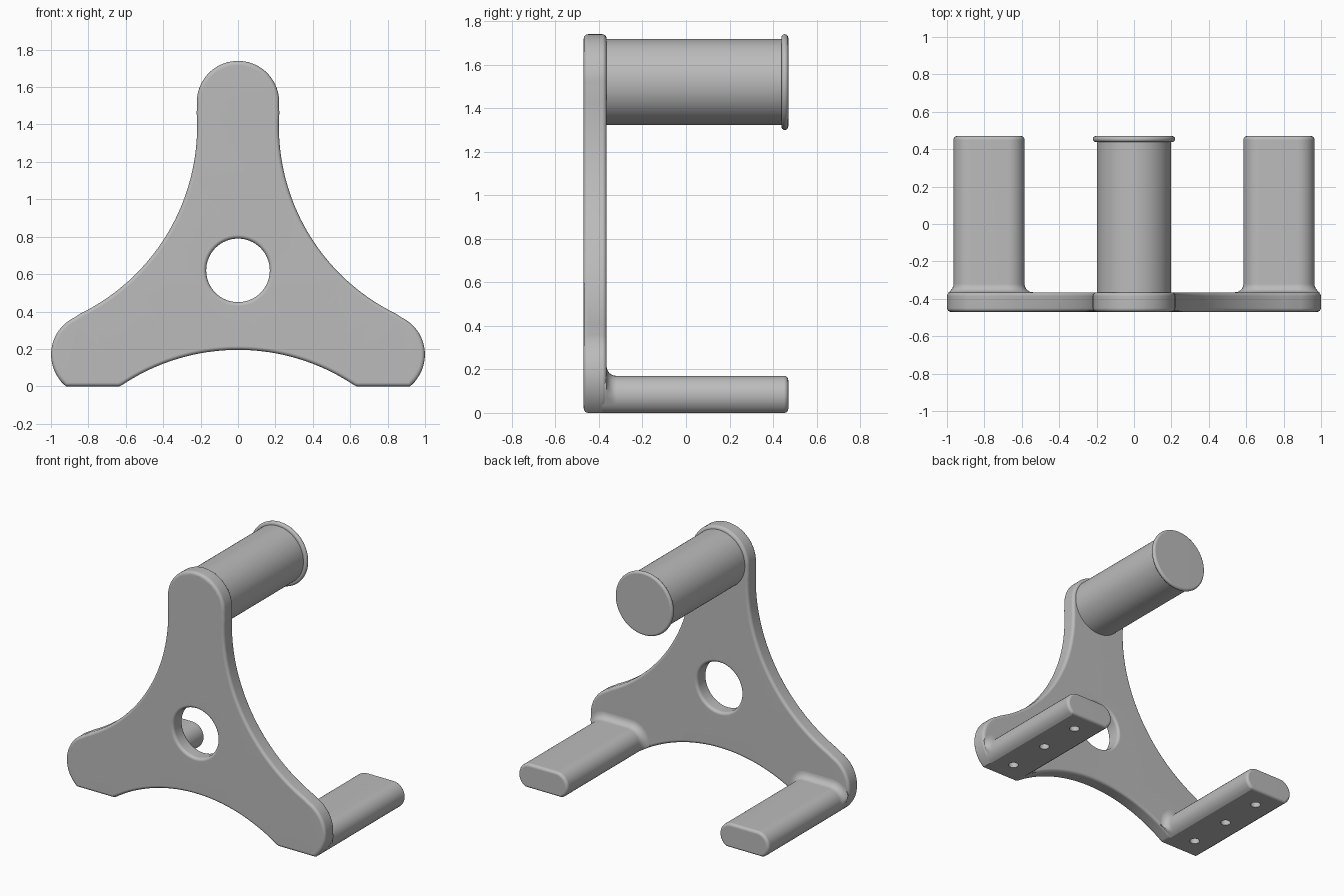
import bpy, bmesh, math
from mathutils import Vector

cube = bpy.data.objects.get("Cube")
if cube:
    bpy.data.objects.remove(cube, do_unlink=True)

FRONT, BACK, END = -0.47, -0.365, 0.47
HUB = Vector((0, 0.62))          # centre of the three-armed plate, in x and z
REACH, TIP_R = 0.9, 0.22         # arm length and tip radius
WAIST_R, WAIST_D = 1.115, 1.54   # concave arcs between the arms

grey = bpy.data.materials.new("plain grey")
grey.use_nodes = True
GREY = (0.5, 0.5, 0.5, 1)
grey.diffuse_color = GREY
grey.node_tree.nodes["Principled BSDF"].inputs["Base Color"].default_value = GREY


def finish(name, bm):
    bmesh.ops.recalc_face_normals(bm, faces=bm.faces)
    mesh = bpy.data.meshes.new(name)
    bm.to_mesh(mesh)
    bm.free()
    mesh.materials.append(grey)
    obj = bpy.data.objects.new(name, mesh)
    bpy.context.collection.objects.link(obj)
    return obj


def smooth(obj):
    bpy.ops.object.select_all(action="DESELECT")
    bpy.context.view_layer.objects.active = obj
    obj.select_set(True)
    bpy.ops.object.shade_smooth_by_angle(angle=math.radians(32))
    mod = obj.modifiers.new("even shading", "WEIGHTED_NORMAL")
    mod.keep_sharp = True


def loft(name, rings):
    """Skin a list of closed rings of points and cap both ends."""
    bm = bmesh.new()
    loops = [[bm.verts.new(p) for p in ring] for ring in rings]
    n = len(loops[0])
    for a, b in zip(loops, loops[1:]):
        for i in range(n):
            j = (i + 1) % n
            bm.faces.new((a[i], a[j], b[j], b[i]))
    bm.faces.new(loops[0])
    bm.faces.new(loops[-1])
    return finish(name, bm)


def polar(centre, radius, angle):
    return centre + radius * Vector((math.cos(angle), math.sin(angle)))


def arc(centre, radius, start, stop, steps):
    return [polar(centre, radius, start + (stop - start) * i / steps)
            for i in range(steps + 1)]


# Plate outline: convex tips joined by tangent concave arcs
def plate_outline():
    points = []
    for k in range(3):
        aim = math.radians(90 + 120 * k)
        tip = polar(HUB, REACH, aim)
        before = polar(HUB, WAIST_D, aim - math.pi / 3)
        after = polar(HUB, WAIST_D, aim + math.pi / 3)
        nxt = polar(HUB, REACH, aim + 2 * math.pi / 3)

        def heading(a, b):
            return math.atan2(b.y - a.y, b.x - a.x)
        s, e = heading(tip, before), heading(tip, after)
        points += arc(tip, TIP_R, s, s + (e - s) % math.tau, 32)
        s, e = heading(after, tip), heading(after, nxt)
        points += arc(after, WAIST_R, s, s - (s - e) % math.tau, 40)[1:-1]
    # Cut the feet of the outline flat on the ground
    flat = []
    for a, b in zip(points, points[1:] + points[:1]):
        if a.y >= 0:
            flat.append(a)
        if (a.y < 0) != (b.y < 0):
            flat.append(a.lerp(b, a.y / (a.y - b.y)))
    return flat


bm = bmesh.new()
for loop in (plate_outline(), arc(HUB, 0.17, 0, math.tau, 64)[:-1]):
    verts = [bm.verts.new((p.x, FRONT, p.y)) for p in loop]
    for a, b in zip(verts, verts[1:] + verts[:1]):
        bm.edges.new((a, b))
bmesh.ops.remove_doubles(bm, verts=bm.verts, dist=0.0005)
bmesh.ops.triangle_fill(bm, edges=bm.edges, use_beauty=True)
extruded = bmesh.ops.extrude_face_region(bm, geom=bm.faces[:], use_keep_orig=True)["geom"]
for v in extruded:
    if isinstance(v, bmesh.types.BMVert):
        v.co.y = BACK
bmesh.ops.recalc_face_normals(bm, faces=bm.faces)
rims = [e for e in bm.edges
        if abs(e.verts[0].co.y - e.verts[1].co.y) < 1e-5 and e.calc_face_angle(0) > 1]
bmesh.ops.bevel(bm, geom=rims, offset=0.02, segments=4, profile=0.5, affect="EDGES")
smooth(finish("three_arm_plate", bm))

# Round post with a lipped end cap
post_centre = Vector((0, HUB.y + REACH))
LIP = 0.016
profile = [(BACK - 0.02, 0.198), (END - 2 * LIP, 0.198)]
profile += [(END - LIP - LIP * math.cos(t), 0.204 + LIP * math.sin(t))
            for t in [math.pi * i / 8 for i in range(9)]]
smooth(loft("round_post", [[(p.x, y, p.y) for p in arc(post_centre, r, 0, math.tau, 72)[:-1]]
                           for y, r in profile]))


# Feet: flat-bottomed rounded bars flaring into the plate
def within_plate(p):
    tip = polar(HUB, REACH, math.radians(-30))
    waist = Vector((0, HUB.y - WAIST_D))
    return (p - tip).length < TIP_R - 0.003 or (
        p.x < 0.7 and (p - waist).length > WAIST_R + 0.003)


def foot_section(y, grow):
    side, low = 0.09, math.asin(0.08 / 0.09)
    right = arc(Vector((0.875, 0.08)), side, -low, math.pi / 2, 14)
    left = arc(Vector((0.675, 0.08)), side, math.pi / 2, math.pi + low, 14)
    ring = []
    for p in right + left:
        centre = Vector((0.875 if p.x > 0.775 else 0.675, 0.08))
        out = (p - centre).normalized()
        g = grow
        q = p + out * g
        while g > 0 and not (within_plate(q) and q.y >= 0):
            g -= 0.002
            q = p + out * max(g, 0)
        ring.append((q.x, y, max(q.y, 0)))
    return ring


FLARE, ROUND = 0.045, 0.02
stations = [(BACK - 0.02, FLARE)]
quarter = [math.pi / 2 * i / 6 for i in range(7)]
stations += [(BACK + FLARE * (1 - math.cos(t)), FLARE * (1 - math.sin(t))) for t in quarter]
stations += [(END - ROUND + ROUND * math.sin(t), -ROUND * (1 - math.cos(t))) for t in quarter]

for side, label in ((1, "left"), (-1, "right")):
    rings = [[(side * x, y, z) for x, y, z in foot_section(*s)] for s in stations]
    foot = loft(label + "_foot", rings)
    # Blind screw holes in the underside
    for y in (-0.31, 0.01, 0.32):
        centre = Vector((side * 0.785, y))
        hole = loft("screw_hole_cutter", [[(p.x, p.y, z) for p in arc(centre, 0.033, 0, math.tau, 24)[:-1]]
                                          for z in (-0.05, 0.09)])
        hole.hide_render = True
        cut = foot.modifiers.new("screw hole", "BOOLEAN")
        cut.object, cut.operation, cut.solver = hole, "DIFFERENCE", "EXACT"
        bpy.context.view_layer.objects.active = foot
        bpy.ops.object.modifier_apply(modifier=cut.name)
        bpy.data.objects.remove(hole, do_unlink=True)
    smooth(foot)
